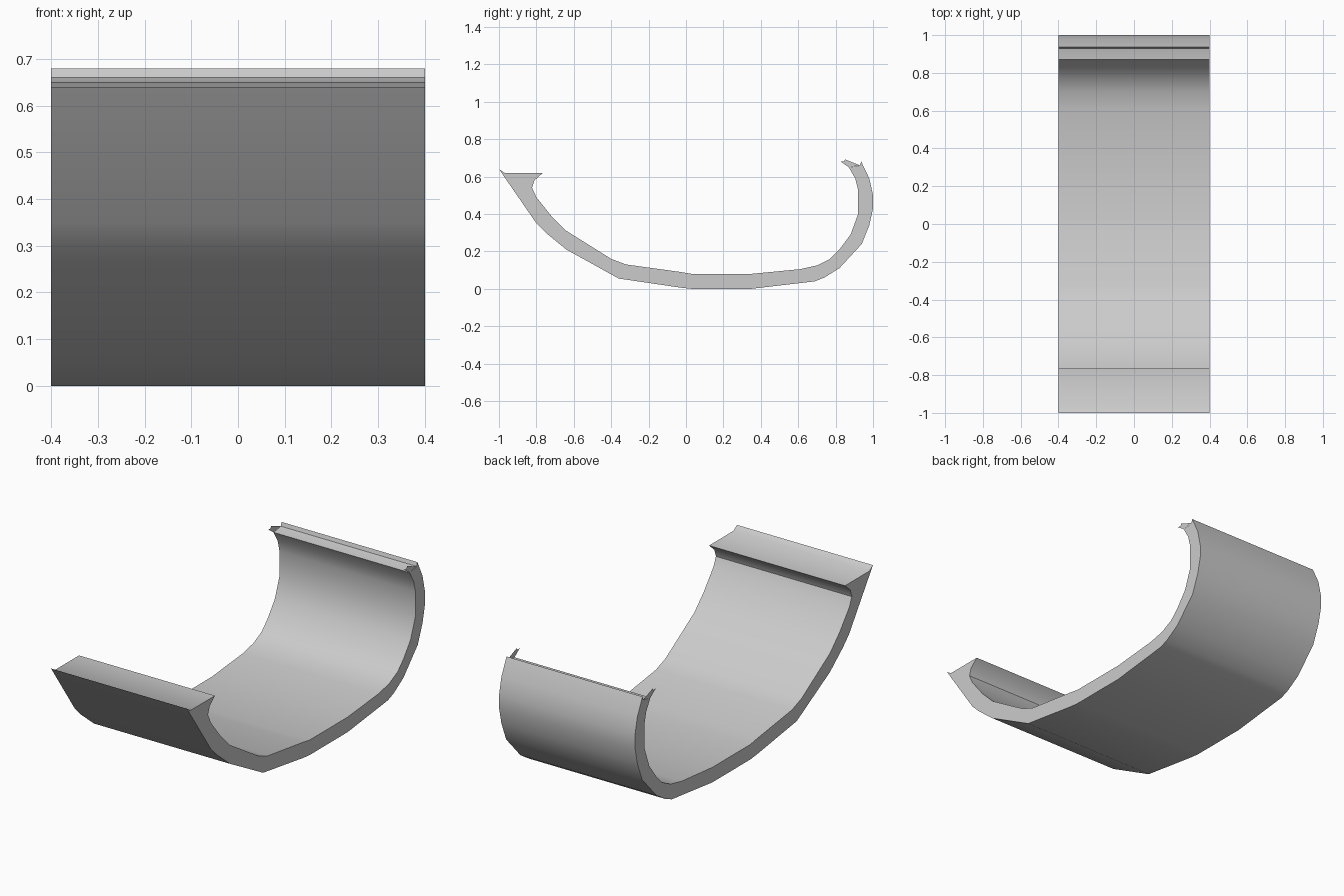
import bpy, bmesh, math

if "Cube" in bpy.data.objects:
    bpy.data.objects.remove(bpy.data.objects["Cube"])

HALF = 0.4

# Cross-section (y, z): outer side from the left lip to the right lip
outer = [(-1, .64), (-.80, .35), (-.75, .30), (-.64, .21), (-.36, .055), (-.02, .005), (.03, 0),
         (.35, 0), (.69, .04), (.74, .06), (.82, .11), (.94, .24), (.98, .34),
         (1, .43), (1, .50), (.98, .59), (.937, .68)]
# Recessed top of the right lip
lip = [(.93, .66), (.91, .655), (.87, .65)]
# Inner side back to the left lip, ending with its flat top
inner = [(.905, .59), (.92, .53), (.92, .40), (.88, .29), (.82, .21), (.77, .16),
         (.70, .125), (.61, .105), (.35, .08), (.03, .08), (-.03, .09), (-.32, .13),
         (-.40, .16), (-.64, .31), (-.72, .39), (-.80, .49), (-.823, .54),
         (-.81, .58), (-.765, .62), (-.97, .62)]
# Pointed end tab on the right lip
tab = [(.93, .66), (.85, .692), (.845, .68), (.825, .682), (.87, .65)]


def make_object(name, bm):
    mesh = bpy.data.meshes.new(name)
    bm.to_mesh(mesh)
    bm.free()
    obj = bpy.data.objects.new(name, mesh)
    bpy.context.collection.objects.link(obj)
    return obj


def outline(bm, points, x):
    return bm.faces.new([bm.verts.new((x, y, z)) for y, z in points])


# Curved shell: profile extruded across the width
bm = bmesh.new()
face = outline(bm, outer + lip + inner, -HALF)
result = bmesh.ops.extrude_face_region(bm, geom=[face], use_keep_orig=True)
moved = [g for g in result["geom"] if isinstance(g, bmesh.types.BMVert)]
bmesh.ops.translate(bm, verts=moved, vec=(2 * HALF, 0, 0))
bmesh.ops.recalc_face_normals(bm, faces=bm.faces)
shell = make_object("curved_shell", bm)
bpy.context.view_layer.objects.active = shell
shell.select_set(True)
bpy.ops.object.shade_smooth_by_angle(angle=math.radians(35))

# Thin end tabs flush with both ends
for side, x in (("left", -HALF), ("right", HALF)):
    bm = bmesh.new()
    tab_face = outline(bm, tab, x)
    tab_face.normal_update()
    if tab_face.normal.x * x < 0:
        tab_face.normal_flip()
    make_object(side + "_end_tab", bm)
